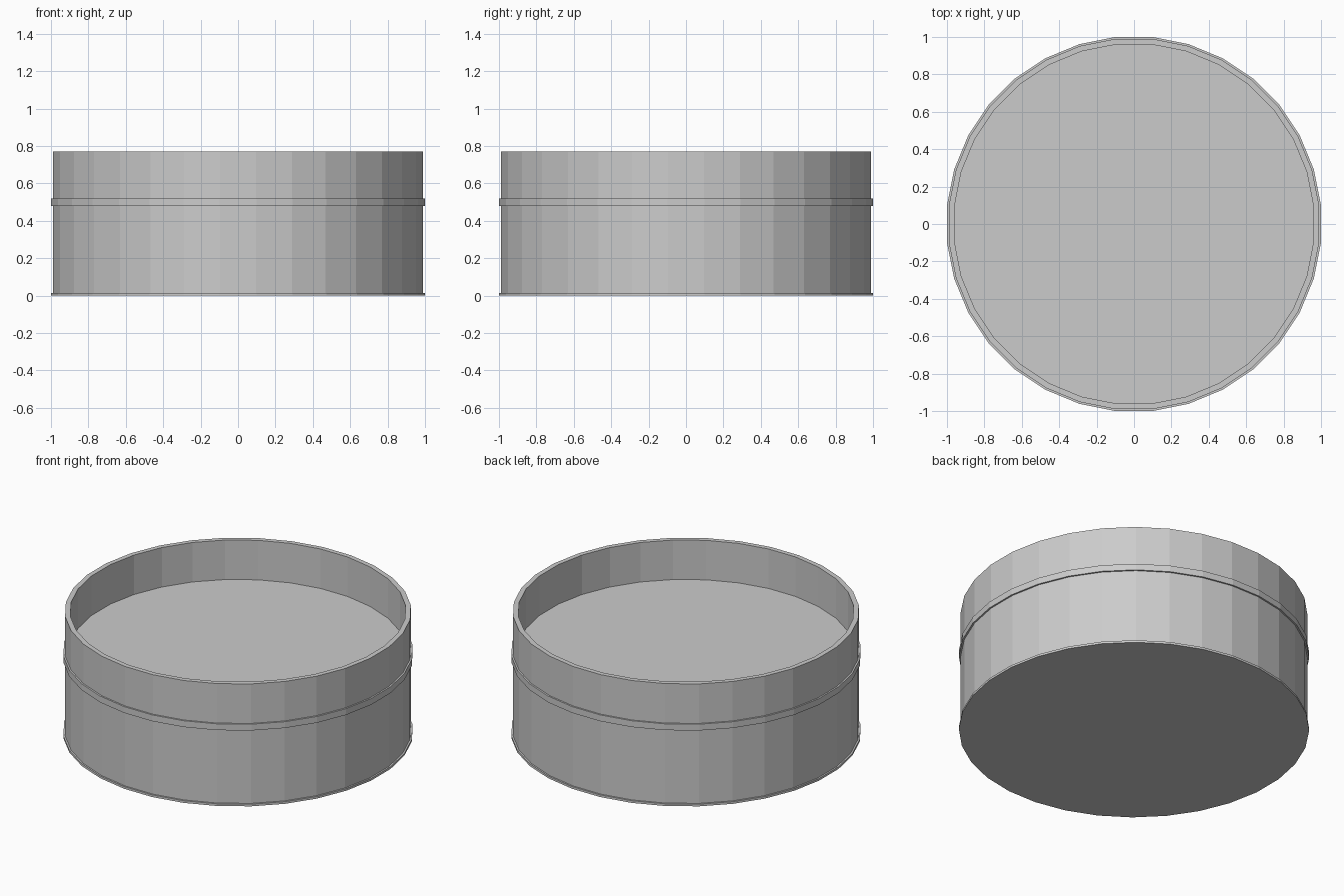
import bpy, bmesh, math

if "Cube" in bpy.data.objects:
    bpy.data.objects.remove(bpy.data.objects["Cube"])

SIDES = 32
FLAT = math.cos(math.pi / SIDES)  # radii are measured across the flats


def lathe(name, profile, closed=False):
    """Revolve (radius, z) points; radius 0 closes with a flat cap."""
    bm = bmesh.new()
    rings = []
    for r, z in profile:
        ring = []
        for i in range(SIDES):
            a = 2 * math.pi * (i + 0.5) / SIDES
            ring.append(bm.verts.new((r / FLAT * math.cos(a), r / FLAT * math.sin(a), z)))
        rings.append(ring)
    pairs = list(zip(rings, rings[1:]))
    if closed:
        pairs.append((rings[-1], rings[0]))
    else:
        bm.faces.new(rings[0][::-1])
        bm.faces.new(rings[-1])
    for lo, hi in pairs:
        for i in range(SIDES):
            j = (i + 1) % SIDES
            bm.faces.new((lo[i], lo[j], hi[j], hi[i]))
    bmesh.ops.recalc_face_normals(bm, faces=bm.faces)
    mesh = bpy.data.meshes.new(name)
    bm.to_mesh(mesh)
    bm.free()
    obj = bpy.data.objects.new(name, mesh)
    bpy.context.collection.objects.link(obj)
    return obj


# Drum body with thin raised wall and recessed floor
lathe("drum_body", [(0.99, 0.0), (0.99, 0.77), (0.96, 0.77), (0.96, 0.52)])

# Raised bands around the foot and the middle
for name, z0, z1 in (("foot_band", 0.0, 0.014), ("middle_band", 0.48, 0.52)):
    lathe(name, [(0.98, z0), (1.0, z0), (1.0, z1), (0.98, z1)], closed=True)
